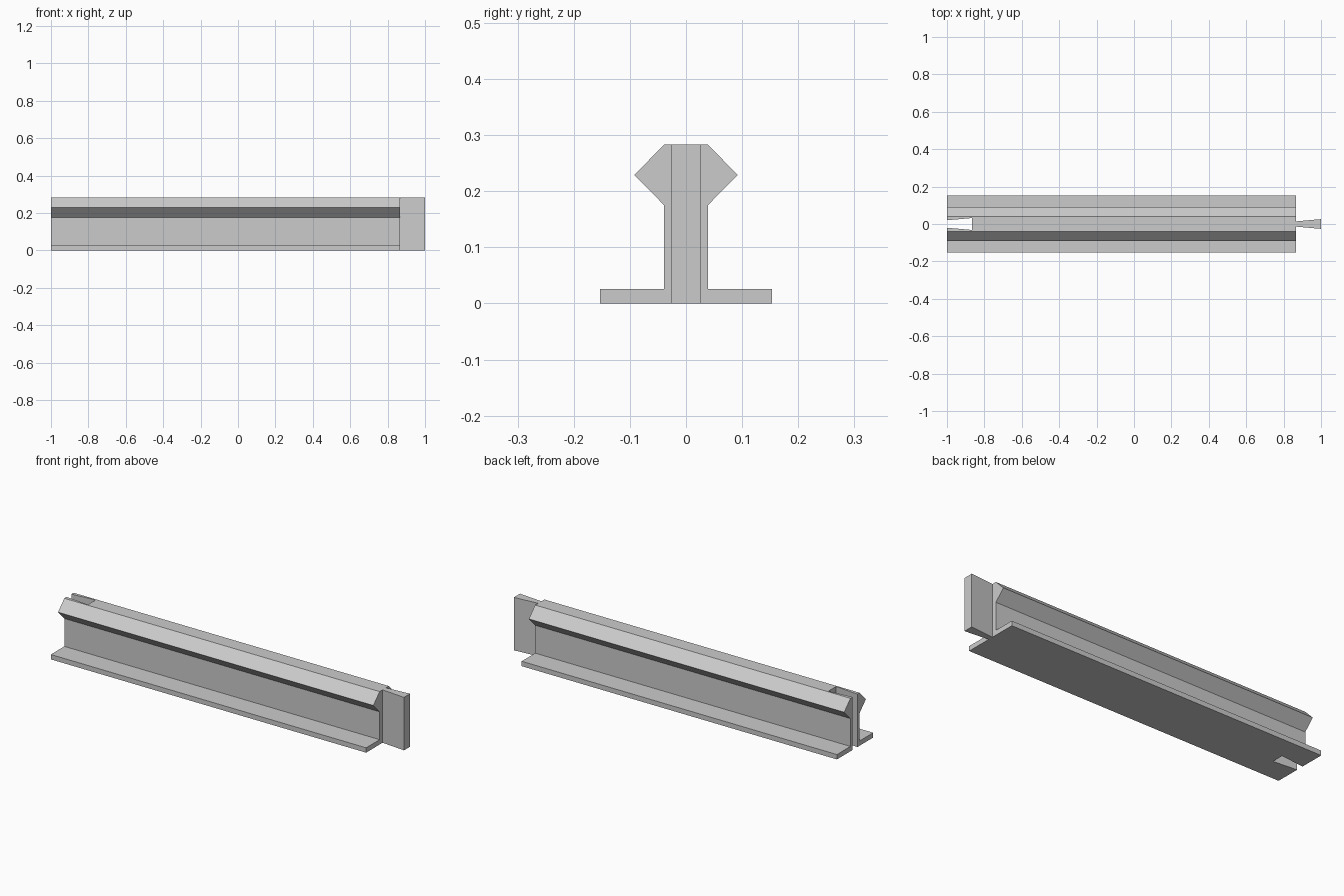
import bpy, bmesh
from mathutils import Vector

cube = bpy.data.objects.get("Cube")
if cube:
    bpy.data.objects.remove(cube, do_unlink=True)

HEIGHT = 0.283
SHOULDER = 0.865   # where the rail body ends and the tongue begins

steel = bpy.data.materials.new("plain grey")
steel.use_nodes = True
grey = (0.6, 0.6, 0.6, 1)
steel.diffuse_color = grey
steel.node_tree.nodes["Principled BSDF"].inputs["Base Color"].default_value = grey


def prism(name, outline, travel):
    """Extrude a closed outline of 3D points along a vector."""
    bm = bmesh.new()
    face = bm.faces.new([bm.verts.new(p) for p in outline])
    extruded = bmesh.ops.extrude_face_region(bm, geom=[face])["geom"]
    moved = [v for v in extruded if isinstance(v, bmesh.types.BMVert)]
    bmesh.ops.translate(bm, verts=moved, vec=Vector(travel))
    bmesh.ops.recalc_face_normals(bm, faces=bm.faces)
    mesh = bpy.data.meshes.new(name)
    bm.to_mesh(mesh)
    bm.free()
    mesh.materials.append(steel)
    obj = bpy.data.objects.new(name, mesh)
    bpy.context.collection.objects.link(obj)
    return obj


def dovetail(name, x0, half0, x1, half1, bottom, top):
    """Wedge that widens from x0 to x1."""
    outline = [(x0, -half0, bottom), (x1, -half1, bottom),
               (x1, half1, bottom), (x0, half0, bottom)]
    return prism(name, outline, (0, 0, top - bottom))


def combine(target, tool, operation):
    """Apply a boolean and discard the tool."""
    mod = target.modifiers.new(operation, "BOOLEAN")
    mod.operation = operation
    mod.solver = "EXACT"
    mod.object = tool
    bpy.context.view_layer.objects.active = target
    bpy.ops.object.modifier_apply(modifier=mod.name)
    bpy.data.objects.remove(tool, do_unlink=True)


# Rail body: flat foot, upright web and faceted head
half_profile = [(0.153, 0), (0.153, 0.026), (0.039, 0.026), (0.039, 0.175),
                (0.092, 0.229), (0.039, HEIGHT)]
profile = half_profile + [(-y, z) for y, z in reversed(half_profile)]
rail = prism("rail", [(-1, y, z) for y, z in profile], (1 + SHOULDER, 0, 0))

# Dovetail slot at one end, cut through the full height
slot = dovetail("slot_cutter", -1.045, 0.016, -SHOULDER, 0.032, -0.1, HEIGHT + 0.1)
slot.hide_render = True
combine(rail, slot, "DIFFERENCE")

# Matching dovetail tongue at the other end
tongue = dovetail("tongue", SHOULDER, 0.014, 1, 0.026, 0, HEIGHT)
combine(rail, tongue, "UNION")
